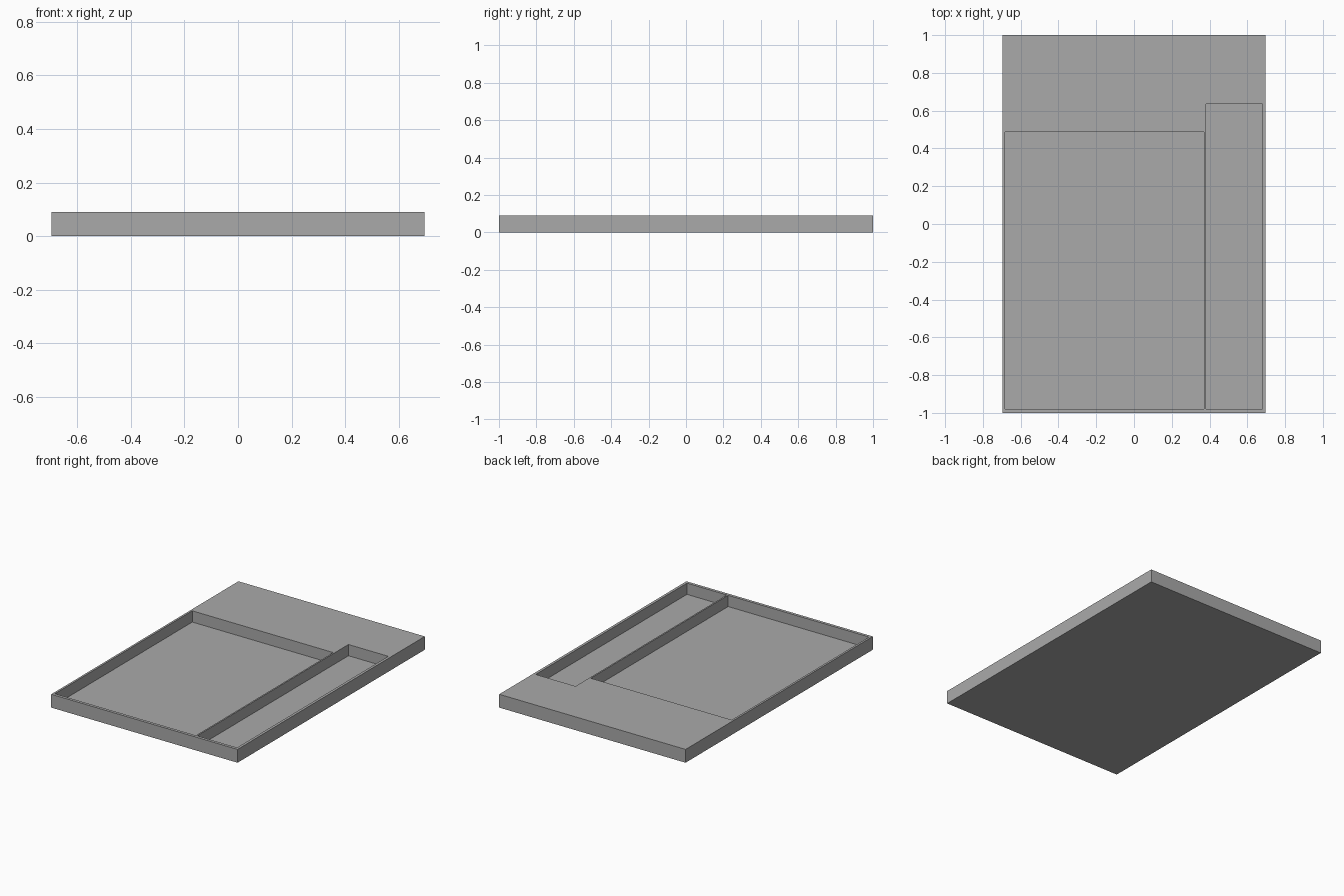
import bpy
import bmesh
from mathutils import Vector

cube = bpy.data.objects.get("Cube")
if cube:
    bpy.data.objects.remove(cube, do_unlink=True)

WIDTH, LENGTH, HEIGHT = 1.394, 2.0, 0.09
FLOOR = 0.014

grey = bpy.data.materials.new("plain_grey")
grey.use_nodes = True
colour = (0.4, 0.4, 0.4, 1.0)
grey.diffuse_color = colour
grey.node_tree.nodes["Principled BSDF"].inputs["Base Color"].default_value = colour


def box(name, low, high):
    """Make a box between two opposite corners."""
    low, high = Vector(low), Vector(high)
    bm = bmesh.new()
    bmesh.ops.create_cube(bm, size=1)
    bmesh.ops.scale(bm, vec=high - low, verts=bm.verts)
    bmesh.ops.translate(bm, vec=(low + high) / 2, verts=bm.verts)
    mesh = bpy.data.meshes.new(name)
    bm.to_mesh(mesh)
    bm.free()
    mesh.materials.append(grey)
    obj = bpy.data.objects.new(name, mesh)
    bpy.context.collection.objects.link(obj)
    return obj


# Solid slab
tray = box("tray", (-WIDTH / 2, -LENGTH / 2, 0), (WIDTH / 2, LENGTH / 2, HEIGHT))

# Two open compartments sunk from the top: x start, x end, back edge
pockets = {
    "wide_compartment": (-0.683, 0.371, 0.487),
    "narrow_compartment": (0.381, 0.679, 0.636),
}
for name, (left, right, back) in pockets.items():
    cutter = box(name + "_cutter", (left, -0.98, FLOOR), (right, back, HEIGHT * 2))
    cutter.hide_render = True
    cutter.hide_set(True)
    cutter.display_type = 'WIRE'
    cut = tray.modifiers.new(name, 'BOOLEAN')
    cut.operation = 'DIFFERENCE'
    cut.solver = 'EXACT'
    cut.object = cutter
